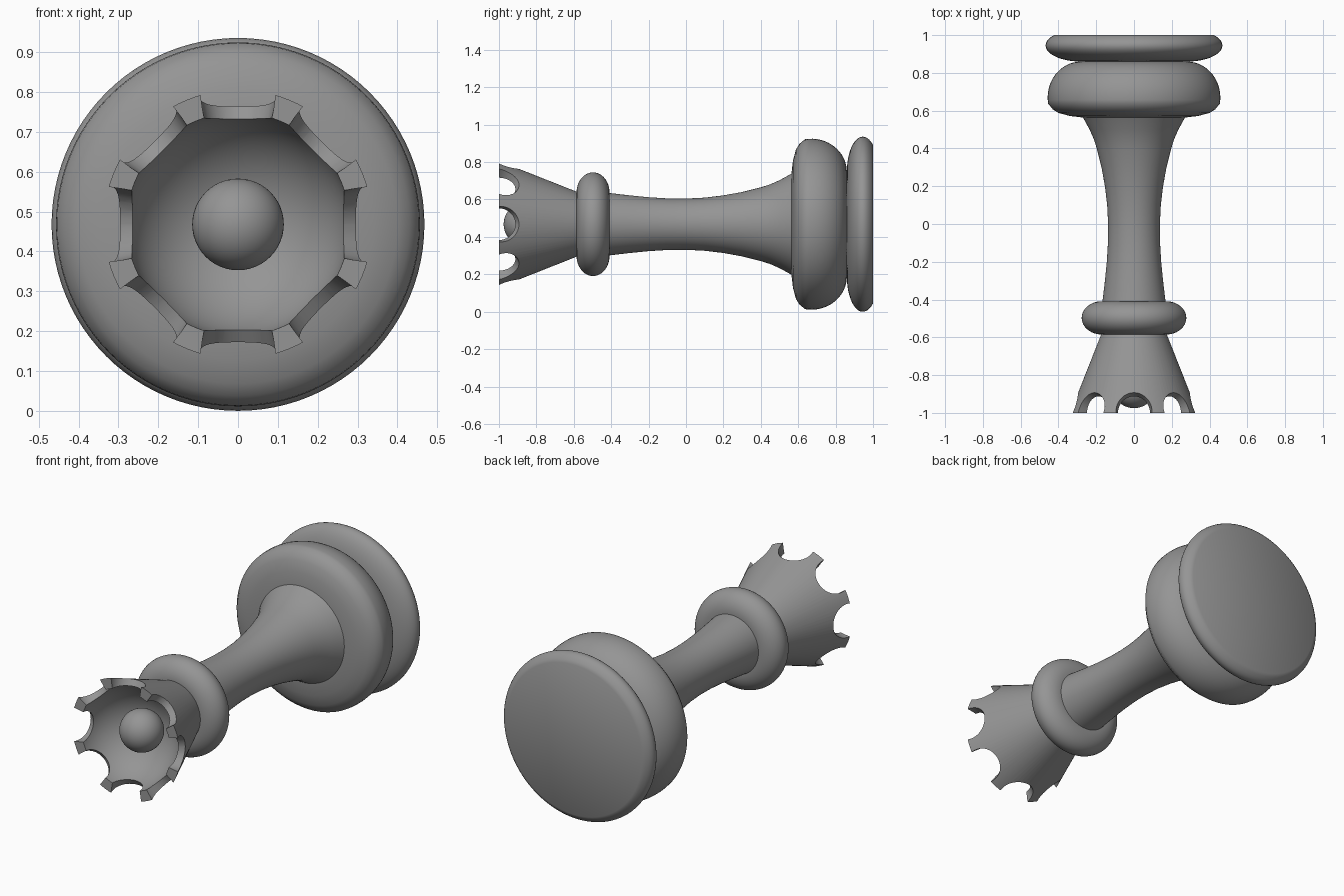
import bpy, bmesh
from math import sin, cos, pi, radians
from mathutils import Matrix, Vector

cube = bpy.data.objects.get("Cube")
if cube:
    bpy.data.objects.remove(cube, do_unlink=True)

AXIS_Z = 0.468          # height of the lying axis
SEGMENTS = 96

grey = bpy.data.materials.new("mid_grey")
grey.use_nodes = True
colour = (0.3, 0.3, 0.3, 1)
grey.diffuse_color = colour
grey.node_tree.nodes["Principled BSDF"].inputs["Base Color"].default_value = colour


def finish(name, bm):
    """Turn a bmesh into a named object on the lying axis."""
    bmesh.ops.recalc_face_normals(bm, faces=bm.faces)
    mesh = bpy.data.meshes.new(name)
    bm.to_mesh(mesh)
    bm.free()
    mesh.materials.append(grey)
    obj = bpy.data.objects.new(name, mesh)
    obj.location.z = AXIS_Z
    bpy.context.collection.objects.link(obj)
    return obj


def smooth(obj, angle=35):
    bpy.ops.object.select_all(action='DESELECT')
    obj.select_set(True)
    bpy.context.view_layer.objects.active = obj
    bpy.ops.object.shade_smooth_by_angle(angle=radians(angle))


def lathe(name, profile):
    """Spin (radius, y) points about the y axis; ends close on the axis."""
    bm = bmesh.new()
    points = [(0, profile[0][1])] + profile + [(0, profile[-1][1])]
    verts = [bm.verts.new((r, y, 0)) for r, y in points]
    edges = [bm.edges.new(pair) for pair in zip(verts, verts[1:])]
    bmesh.ops.spin(bm, geom=verts + edges, cent=(0, 0, 0), axis=(0, 1, 0),
                   angle=2 * pi, steps=SEGMENTS, use_duplicate=False)
    bmesh.ops.remove_doubles(bm, verts=bm.verts, dist=1e-5)
    return finish(name, bm)


def arc(r, y, rad, half, start, end, steps=16):
    """Elliptical arc of (radius, y) points, angles in degrees."""
    angles = [radians(start + (end - start) * i / steps) for i in range(steps + 1)]
    return [(r + rad * cos(a), y + half * sin(a)) for a in angles]


# Foot disc, its rounded edge cut flat at the back
smooth(lathe("foot_disc", arc(0.28, 0.945, 0.188, 0.085, -90, 40.3)))

# Bulging cushion with a bevelled front edge
cushion = [(0.265, 0.563), (0.34, 0.572), (0.40, 0.588), (0.43, 0.607)]
cushion += arc(0.28, 0.67, 0.177, 0.19, -10, 90)
smooth(lathe("base_cushion", cushion))

# Waisted stem
stem = [(0.28, 0.58), (0.268, 0.56), (0.235, 0.5), (0.213, 0.45), (0.197, 0.4), (0.172, 0.3),
        (0.154, 0.2), (0.142, 0.1), (0.137, 0), (0.138, -0.1),
        (0.144, -0.2), (0.154, -0.3), (0.168, -0.42)]
smooth(lathe("stem", stem))

# Collar ring
smooth(lathe("collar", arc(0.17, -0.497, 0.107, 0.088, -90, 90, 24)))

# Flared crown with a hollow bowl
cavity = arc(0, -1, 0.28, 0.27, 0, 88, 20)
crown = lathe("crown", [(0.168, -0.57), (0.338, -1)] + cavity)

# Eight round notches, square to the flared wall
for i in range(8):
    bm = bmesh.new()
    bmesh.ops.create_cone(bm, cap_ends=True, segments=48,
                          radius1=0.082, radius2=0.11, depth=0.16)
    outward = Vector((0.927, 0.375, 0))
    turn = Vector((0, 0, 1)).rotation_difference(outward).to_matrix().to_4x4()
    place = Matrix.Translation((0.325, -0.986, 0))
    bm.transform(Matrix.Rotation(i * pi / 4, 4, 'Y') @ place @ turn)
    cutter = finish("notch_cutter", bm)
    cutter.hide_render = True
    mod = crown.modifiers.new("notch", 'BOOLEAN')
    mod.operation, mod.solver, mod.object = 'DIFFERENCE', 'EXACT', cutter
    bpy.context.view_layer.objects.active = crown
    bpy.ops.object.modifier_apply(modifier=mod.name)
    bpy.data.objects.remove(cutter, do_unlink=True)
smooth(crown, 30)

# Ball resting in the bowl
bm = bmesh.new()
bmesh.ops.create_uvsphere(bm, u_segments=48, v_segments=24, radius=0.115)
bmesh.ops.translate(bm, verts=bm.verts, vec=(0, -0.86, 0))
smooth(finish("crown_ball", bm))
